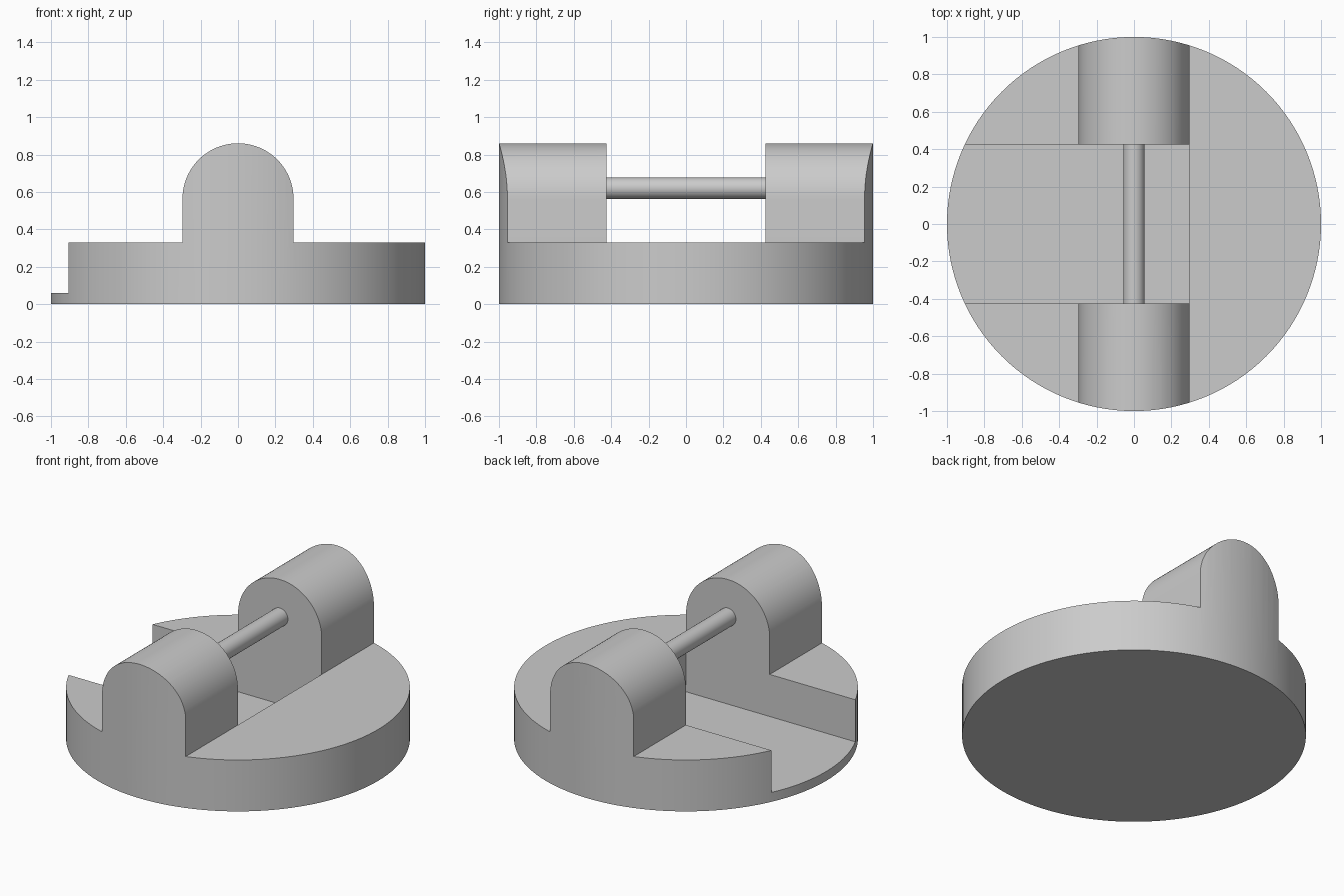
import bpy, bmesh, math
from mathutils import Matrix

cube = bpy.data.objects.get("Cube")
if cube:
    bpy.data.objects.remove(cube, do_unlink=True)

BASE_TOP, FLOOR = 0.33, 0.06       # disc height and slot floor
ARCH_R, ARCH_Z = 0.297, 0.563      # rounded top of the supports
SLOT = 0.425                       # half width of the slot
ROD_R, ROD_Z = 0.057, 0.62

grey = bpy.data.materials.new("plain_grey")
grey.use_nodes = True
colour = (0.6, 0.6, 0.6, 1)
grey.diffuse_color = colour
grey.node_tree.nodes["Principled BSDF"].inputs["Base Color"].default_value = colour


def add_object(name, bm):
    bmesh.ops.recalc_face_normals(bm, faces=bm.faces)
    mesh = bpy.data.meshes.new(name)
    bm.to_mesh(mesh)
    bm.free()
    mesh.materials.append(grey)
    obj = bpy.data.objects.new(name, mesh)
    bpy.context.collection.objects.link(obj)
    return obj


def cylinder(name, radius, length, matrix, sides):
    bm = bmesh.new()
    bmesh.ops.create_cone(bm, cap_ends=True, segments=sides, radius1=radius,
                          radius2=radius, depth=length, matrix=matrix)
    return add_object(name, bm)


def extrude_profile(name, points, half_depth):
    """Extrude an (x, z) outline along y."""
    bm = bmesh.new()
    face = bm.faces.new([bm.verts.new((x, -half_depth, z)) for x, z in points])
    moved = bmesh.ops.extrude_face_region(bm, geom=[face])["geom"]
    bmesh.ops.translate(bm, vec=(0, 2 * half_depth, 0),
                        verts=[v for v in moved if isinstance(v, bmesh.types.BMVert)])
    return add_object(name, bm)


def combine(target, cutter, operation):
    mod = target.modifiers.new(operation.lower(), 'BOOLEAN')
    mod.operation, mod.object, mod.solver = operation, cutter, 'EXACT'
    bpy.context.view_layer.objects.active = target
    bpy.ops.object.modifier_apply(modifier=mod.name)
    bpy.data.objects.remove(cutter, do_unlink=True)


# Base and supports: stepped arch outline trimmed to a round plan
arch = [(ARCH_R * math.cos(a), ARCH_Z + ARCH_R * math.sin(a))
        for a in (math.pi * i / 48 for i in range(49))]
outline = ([(-1.2, 0), (1.2, 0), (1.2, BASE_TOP), (ARCH_R, BASE_TOP)]
           + arch + [(-ARCH_R, BASE_TOP), (-1.2, BASE_TOP)])
body = extrude_profile("base_with_supports", outline, 1.2)
plan = cylinder("round_trim", 1, 3, Matrix.Identity(4), 128)
combine(body, plan, 'INTERSECT')

# Slot open to one side, passing between the supports
slot = extrude_profile("slot_cutter", [(-1.3, FLOOR), (ARCH_R, FLOOR),
                                       (ARCH_R, 1.2), (-1.3, 1.2)], SLOT)
combine(body, slot, 'DIFFERENCE')

# Rod spanning the gap
rod = cylinder("cross_rod", ROD_R, 2 * SLOT,
               Matrix.Translation((0, 0, ROD_Z)) @ Matrix.Rotation(math.pi / 2, 4, 'X'), 48)

bpy.ops.object.select_all(action='DESELECT')
for obj in (body, rod):
    obj.select_set(True)
bpy.context.view_layer.objects.active = body
bpy.ops.object.shade_smooth_by_angle(angle=math.radians(30))
